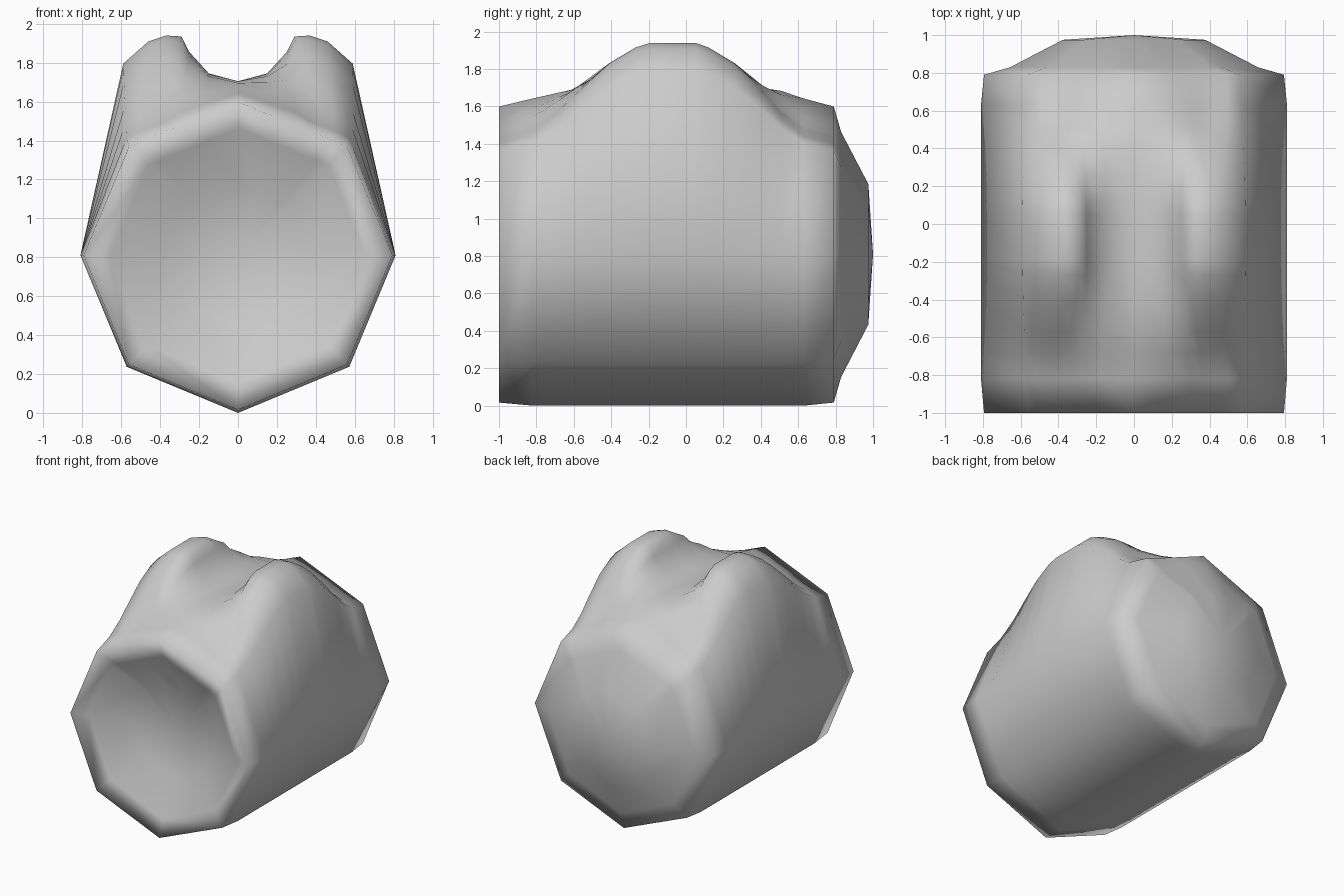
import bpy, bmesh

if "Cube" in bpy.data.objects:
    bpy.data.objects.remove(bpy.data.objects["Cube"])

CZ = 0.815  # height of the barrel axis

# half cross-section: (x, z) at the barrel ends, (x, z) at the ear line,
# and how much the point follows the valley instead of the ear
HALF = [((0, 0.005), (0, 0.005), 0), ((0.572, 0.242), (0.572, 0.242), 0),
        ((0.81, CZ), (0.81, CZ), 0), ((0.572, 1.385), (0.59, 1.80), 0),
        ((0.50, 1.415), (0.46, 1.915), 0), ((0.43, 1.443), (0.37, 1.945), 0),
        ((0.37, 1.468), (0.29, 1.94), 0), ((0.31, 1.493), (0.25, 1.86), 0.3),
        ((0.19, 1.542), (0.15, 1.75), 0.7), ((0, 1.62), (0, 1.71), 1)]

# stations along the barrel: y, ear weight, valley weight, scale
STATIONS = [(-1.0, 0, 0, 0.98), (-0.82, 0.08, 0.3, 1), (-0.68, 0.28, 0.65, 1),
            (-0.57, 0.49, 0.9, 1), (-0.41, 0.78, 1, 1), (-0.27, 0.95, 1, 1),
            (-0.19, 1, 1, 1), (0.05, 1, 1, 1), (0.12, 0.95, 1, 1),
            (0.26, 0.78, 1, 1), (0.41, 0.48, 0.9, 1), (0.51, 0.25, 0.75, 1),
            (0.63, 0.06, 0.3, 1), (0.79, 0, 0, 0.98)]

# dome rings: scale and offset along y (back bulges, front is hollow)
DOME = [(0.81, 0.04), (0.465, 0.185)]


def section(bm, y, ear, valley, s):
    half = []
    for (x0, z0), (x1, z1), follow in HALF:
        w = ear + (valley - ear) * follow
        x, z = x0 + (x1 - x0) * w, z0 + (z1 - z0) * w
        half.append((x * s, CZ + (z - CZ) * s))
    ring = half + [(-x, z) for x, z in half[-2:0:-1]]
    return [bm.verts.new((x, y, z)) for x, z in ring]


def bridge(bm, a, b):
    n = len(a)
    for i in range(n):
        j = (i + 1) % n
        bm.faces.new((a[i], a[j], b[j], b[i]))


def cap(bm, ring, tip_y):
    tip = bm.verts.new((0, tip_y, CZ))
    for i in range(len(ring)):
        bm.faces.new((ring[i], ring[(i + 1) % len(ring)], tip))


bm = bmesh.new()
# hollow front, barrel with two ears, domed back
rings = [section(bm, -1 + dy, 0, 0, s) for s, dy in reversed(DOME)]
rings += [section(bm, *st) for st in STATIONS]
rings += [section(bm, 0.79 + dy, 0, 0, s) for s, dy in DOME]
for a, b in zip(rings, rings[1:]):
    bridge(bm, a, b)
cap(bm, rings[0], -0.79)
cap(bm, rings[-1], 1.0)
lowest = min(v.co.z for v in bm.verts)
for v in bm.verts:
    v.co.z -= lowest
bmesh.ops.recalc_face_normals(bm, faces=bm.faces)

mesh = bpy.data.meshes.new("eared_barrel")
bm.to_mesh(mesh)
bm.free()
for p in mesh.polygons:
    p.use_smooth = True
body = bpy.data.objects.new("eared_barrel", mesh)
bpy.context.collection.objects.link(body)
